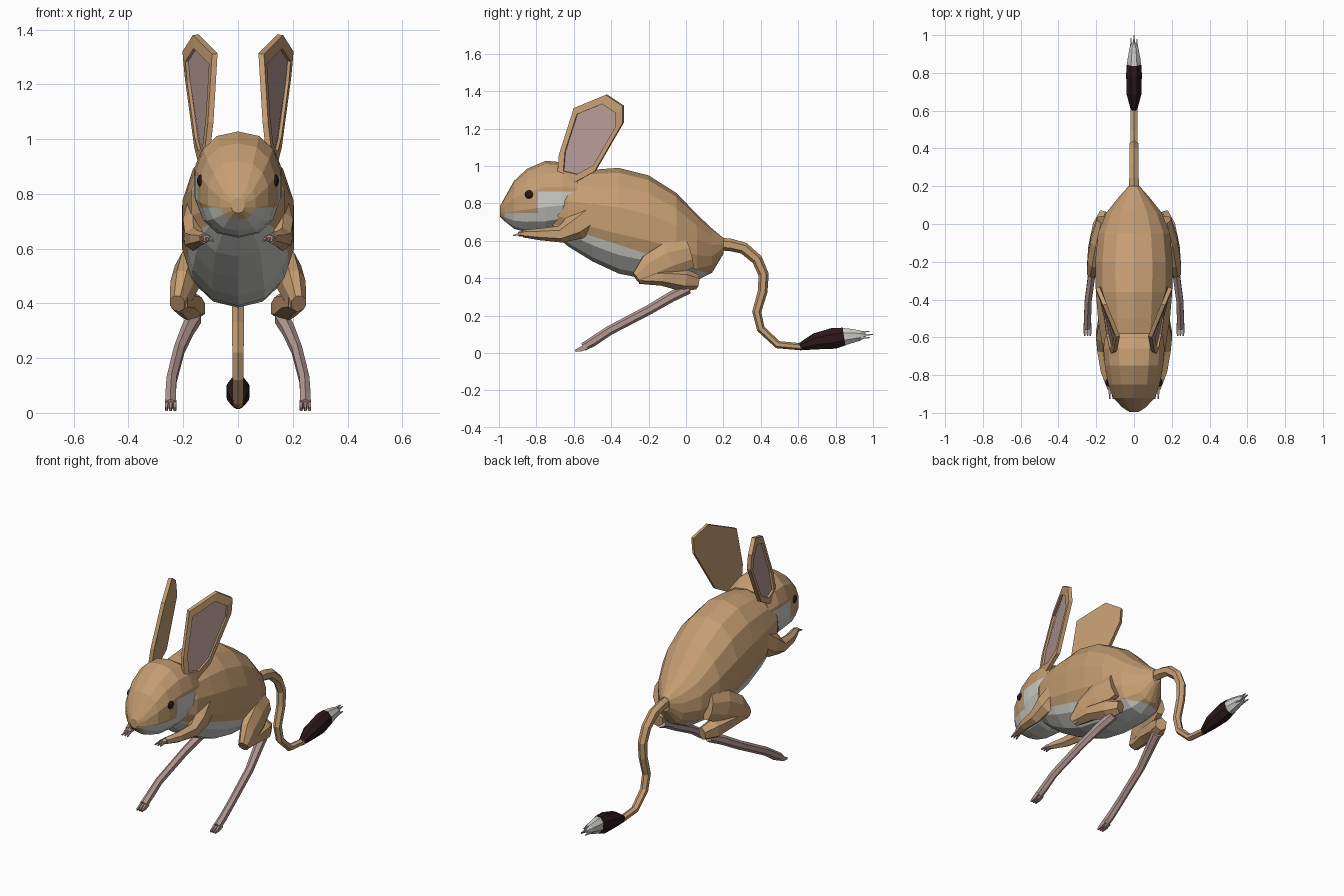
import bpy, bmesh, math
from mathutils import Vector

if "Cube" in bpy.data.objects:
    bpy.data.objects.remove(bpy.data.objects["Cube"])


def mat(name, rgb):
    m = bpy.data.materials.new(name)
    m.diffuse_color = (*rgb, 1)
    m.use_nodes = True
    m.node_tree.nodes["Principled BSDF"].inputs["Base Color"].default_value = m.diffuse_color
    return m


TAN = mat("tan fur", (0.56, 0.34, 0.17))
WHITE = mat("white fur", (0.60, 0.60, 0.57))
PINK = mat("pink skin", (0.46, 0.32, 0.30))
DARK = mat("dark brown", (0.025, 0.009, 0.011))


def finish(bm, name, mats, rule=None, mirror=False):
    bmesh.ops.recalc_face_normals(bm, faces=bm.faces)
    if rule:
        for f in bm.faces:
            f.material_index = rule(f)
    me = bpy.data.meshes.new(name)
    bm.to_mesh(me)
    bm.free()
    for m in mats:
        me.materials.append(m)
    ob = bpy.data.objects.new(name, me)
    bpy.context.collection.objects.link(ob)
    if mirror:
        mod = ob.modifiers.new("Mirror", 'MIRROR')
        mod.use_mirror_merge = False
    return ob


def skin(bm, rings):
    """Bridge closed rings of points and cap both ends."""
    vs = [[bm.verts.new(p) for p in r] for r in rings]
    n = len(vs[0])
    for a, b in zip(vs, vs[1:]):
        for i in range(n):
            bm.faces.new((a[i], a[(i + 1) % n], b[(i + 1) % n], b[i]))
    bm.faces.new(vs[0])
    bm.faces.new(vs[-1])


def hull(stations, n, power):
    """Rings across y: (y, top z, bottom z, half width)."""
    bm = bmesh.new()
    rings = []
    for y, zt, zb, w in stations:
        ring = []
        for i in range(n):
            a = 2 * math.pi * i / n
            s, c = math.sin(a), math.cos(a)
            x = w * math.copysign(abs(s) ** power, s)
            z = (zt + zb) / 2 + (zt - zb) / 2 * math.copysign(abs(c) ** power, c)
            ring.append((x, y, z))
        rings.append(ring)
    skin(bm, rings)
    return bm


def cut(bm, co, no):
    bmesh.ops.bisect_plane(bm, geom=bm.verts[:] + bm.edges[:] + bm.faces[:],
                           plane_co=co, plane_no=no)


def tube(bm, path, n=6):
    """Path of (x, y, z, side radius, up radius)."""
    pts = [Vector(p[:3]) for p in path]
    rings = []
    for i, p in enumerate(path):
        t = (pts[min(i + 1, len(pts) - 1)] - pts[max(i - 1, 0)]).normalized()
        side = (Vector((1, 0, 0)) - t * t.x).normalized()
        up = side.cross(t)
        rings.append([pts[i] + side * p[3] * math.cos(2 * math.pi * (k + .5) / n)
                      + up * p[4] * math.sin(2 * math.pi * (k + .5) / n) for k in range(n)])
    skin(bm, rings)


def limb(name, path, m, n=6, mirror=True):
    bm = bmesh.new()
    tube(bm, path, n)
    return finish(bm, name, [m], mirror=mirror)


# Body: tan back, white belly split by a slanted plane
bm = hull([(-.74, .90, .66, .11), (-.63, .96, .57, .175), (-.50, .98, .49, .195),
           (-.36, .99, .425, .207), (-.20, .95, .392, .21), (-.05, .855, .385, .195),
           (.06, .74, .39, .15), (.14, .665, .43, .085), (.20, .615, .53, .03)], 14, 0.92)


def belly_z(y):
    return .63 - .32 * (y + .52)


cut(bm, (0, -.52, .63), (0, .32, 1))
finish(bm, "body", [TAN, WHITE],
       lambda f: int(f.calc_center_median().z < belly_z(f.calc_center_median().y)))

# Head: muzzle band in tan, chin and cheeks in white
bm = hull([(-.995, .785, .73, .025), (-.97, .83, .705, .065), (-.92, .92, .665, .112),
           (-.85, .985, .645, .14), (-.75, 1.028, .64, .158), (-.66, 1.02, .66, .165),
           (-.58, .97, .72, .155)], 14, 0.86)
for z in (.75, .795, .865):
    cut(bm, (0, 0, z), (0, 0, 1))
cut(bm, (0, -.79, 0), (0, 1, 0))


def head_rule(f):
    c = f.calc_center_median()
    chin = c.z < .75 and c.y > -.98
    cheek = c.y > -.79 and c.z < .865 and abs(c.x) > .05
    return int(chin or cheek)


finish(bm, "head", [TAN, WHITE], head_rule)

# Eyes: small flattened dark beads
bm = bmesh.new()
bmesh.ops.create_uvsphere(bm, u_segments=10, v_segments=6, radius=.024)
for v in bm.verts:
    v.co = Vector((v.co.x * .7 + .134, v.co.y - .838, v.co.z + .848))
finish(bm, "eye", [DARK], mirror=True)

# Ears: cupped leaf with a pink inside
outline = [(.125, -.69, .93), (.11, -.68, 1.06), (.095, -.60, 1.31), (.165, -.43, 1.38),
           (.203, -.34, 1.32), (.195, -.34, 1.23), (.16, -.49, .97), (.145, -.60, .91)]
outer = [Vector(p) for p in outline]
mid = sum(outer, Vector()) / len(outer)
nrm = Vector((.92, -.36, -.12)).normalized()
inner = [mid + (p - mid) * .80 for p in outer]
bm = bmesh.new()
skin(bm, [[p - nrm * .022 for p in outer], outer, inner,
          [p - nrm * .012 for p in inner]])
bm.faces.ensure_lookup_table()
pink_face = bm.faces[len(bm.faces) - 1]
pink_face.material_index = 1
finish(bm, "ear", [TAN, PINK], mirror=True)

# Arms and hands
limb("arm", [(.14, -.50, .74, .05, .08), (.165, -.59, .675, .042, .072),
             (.163, -.67, .635, .036, .045), (.15, -.78, .635, .03, .032),
             (.122, -.87, .638, .022, .02)], TAN)
bm = bmesh.new()
tube(bm, [(.122, -.86, .638, .018, .016), (.115, -.895, .637, .022, .013)])
for dx in (-.013, 0, .013):
    tube(bm, [(.115 + dx, -.89, .637, .007, .008), (.11 + dx * 1.4, -.925, .628, .004, .005)], 4)
finish(bm, "hand", [PINK], mirror=True)

# Hind legs: thigh, shin, long foot with toes
limb("thigh", [(.16, .02, .53, .04, .08), (.185, -.09, .50, .05, .10),
               (.205, -.19, .45, .046, .085), (.222, -.265, .40, .03, .035)], TAN, 8)
limb("shin", [(.215, -.25, .405, .035, .035), (.20, -.13, .405, .05, .045),
              (.175, -.01, .39, .05, .062), (.15, .06, .38, .035, .04)], TAN)
bm = bmesh.new()
tube(bm, [(.16, .01, .345, .03, .03), (.185, -.08, .30, .026, .028),
          (.215, -.20, .23, .022, .026), (.243, -.41, .12, .021, .025),
          (.246, -.50, .06, .022, .026), (.246, -.55, .032, .023, .022)])
for dx in (-.014, 0, .014):
    tube(bm, [(.246 + dx, -.53, .036, .009, .02), (.246 + dx * 1.1, -.56, .022, .008, .018),
              (.246 + dx * 1.1, -.592, .012, .005, .008)], 4)
finish(bm, "hind_foot", [PINK], mirror=True)

# Tail: curved cord
cord = [(.16, .585), (.24, .578), (.31, .56), (.38, .50), (.415, .42), (.41, .33),
        (.378, .22), (.40, .13), (.49, .045), (.62, .033)]
limb("tail", [(0, y, z, .03 - .001 * i, .035 - .0018 * i) for i, (y, z) in enumerate(cord)],
     TAN, 6, mirror=False)

# Tail tuft: dark brush with a white split tip
limb("tail_tuft", [(0, .605, .032, .018, .02), (0, .69, .062, .042, .047),
                   (0, .79, .079, .045, .061), (0, .845, .088, .041, .052)],
     DARK, 8, mirror=False)
bm = bmesh.new()
tube(bm, [(0, .82, .085, .042, .054), (0, .87, .09, .037, .045),
          (0, .93, .094, .026, .03), (0, .96, .095, .012, .012)], 8)
for dx, dz, end in ((0, .005, 1.0), (-.016, -.012, .985), (.016, -.012, .98), (0, .022, .98)):
    tube(bm, [(dx * .8, .90, .092 + dz * .8, .014, .014),
              (dx, end, .094 + dz, .003, .003)], 4)
finish(bm, "tail_tip", [WHITE])
